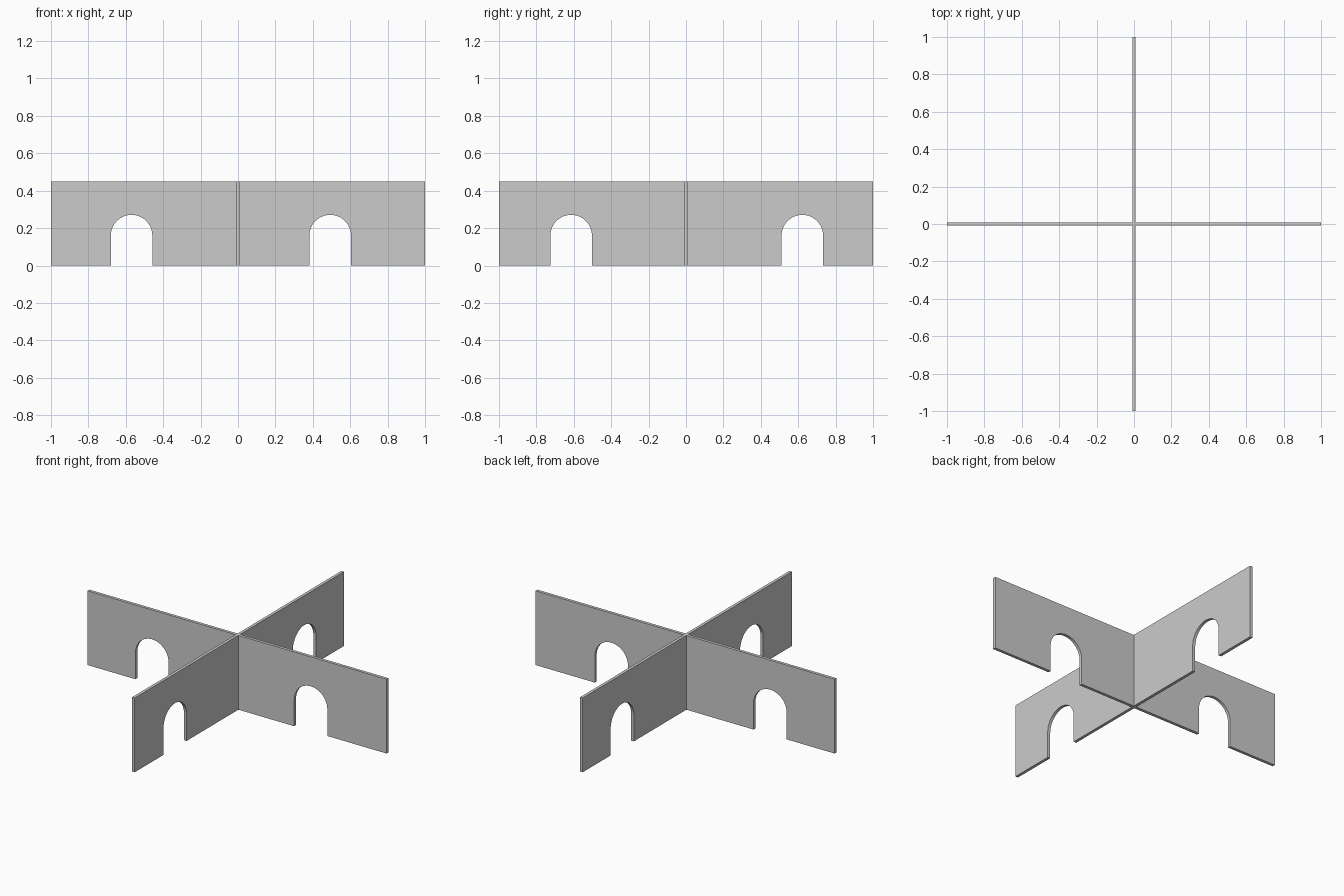
import bpy, bmesh, math
from mathutils import Matrix

if "Cube" in bpy.data.objects:
    bpy.data.objects.remove(bpy.data.objects["Cube"])

HEIGHT, THICK = 0.449, 0.018
RADIUS, SPRING = 0.111, 0.16
SEGMENTS = 24


def arch(cx):
    """Outline of one round-topped doorway, left foot to right foot."""
    pts = [(cx - RADIUS, 0)]
    for i in range(SEGMENTS + 1):
        a = math.pi * (1 - i / SEGMENTS)
        pts.append((cx + RADIUS * math.cos(a), SPRING + RADIUS * math.sin(a)))
    return pts + [(cx + RADIUS, 0)]


def wall(name, centres, angle):
    """Upright panel with doorways, extruded from its outline."""
    outline = [(-1, 0)]
    for cx in centres:
        outline += arch(cx)
    outline += [(1, 0), (1, HEIGHT), (-1, HEIGHT)]
    bm = bmesh.new()
    face = bm.faces.new([bm.verts.new((x, -THICK / 2, z)) for x, z in outline])
    new = bmesh.ops.extrude_face_region(bm, geom=[face])["geom"]
    bmesh.ops.translate(bm, vec=(0, THICK, 0),
                        verts=[v for v in new if isinstance(v, bmesh.types.BMVert)])
    bmesh.ops.recalc_face_normals(bm, faces=bm.faces)
    bm.transform(Matrix.Rotation(angle, 4, 'Z'))
    mesh = bpy.data.meshes.new(name)
    bm.to_mesh(mesh)
    bm.free()
    obj = bpy.data.objects.new(name, mesh)
    bpy.context.collection.objects.link(obj)
    bpy.context.view_layer.objects.active = obj
    obj.select_set(True)


# Two crossing divider walls, each with a pair of doorways
wall("divider_wall_across", (-0.569, 0.493), 0)
wall("divider_wall_along", (-0.614, 0.622), math.pi / 2)
bpy.ops.object.shade_smooth_by_angle(angle=math.radians(30))
